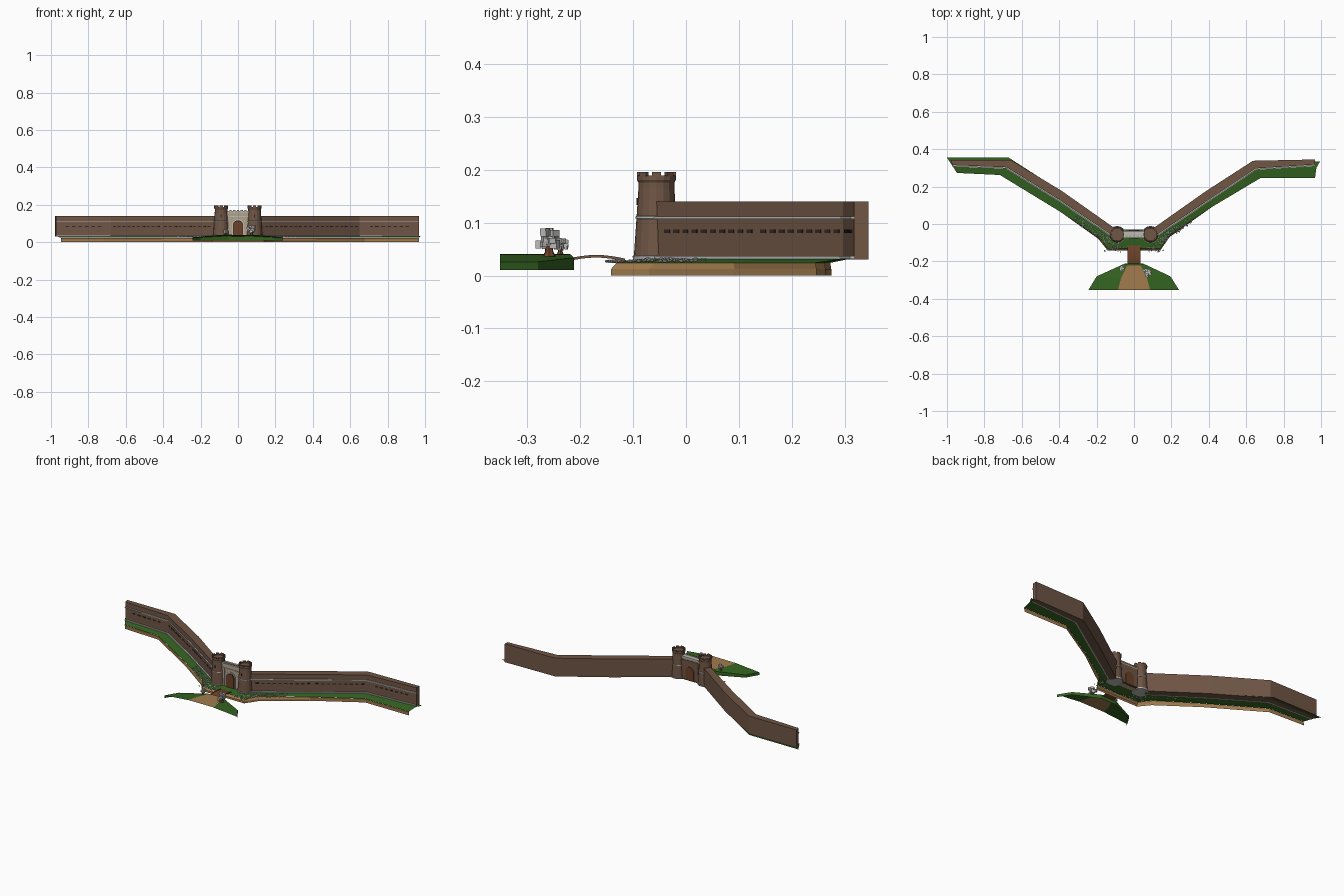
import bpy, bmesh, math, random
from mathutils import Vector, Matrix

if "Cube" in bpy.data.objects:
    bpy.data.objects.remove(bpy.data.objects["Cube"])

random.seed(4)

def material(name, col):
    m = bpy.data.materials.new(name)
    m.diffuse_color = (*col, 1)
    m.use_nodes = True
    m.node_tree.nodes["Principled BSDF"].inputs["Base Color"].default_value = m.diffuse_color
    return m

BROWN = material("brown_stone", (0.16, 0.092, 0.06))
GREEN = material("grass_green", (0.035, 0.125, 0.015))
TAN = material("sandy_earth", (0.36, 0.20, 0.075))
GREY = material("pale_grey", (0.50, 0.50, 0.49))
CREAM = material("gate_cream", (0.45, 0.36, 0.26))
WOOD = material("wood_brown", (0.15, 0.055, 0.022))
DARK = material("dark_slit", (0.035, 0.02, 0.015))

def finish(name, bm, mats, closed=True):
    if closed:
        bmesh.ops.recalc_face_normals(bm, faces=bm.faces)
    me = bpy.data.meshes.new(name)
    bm.to_mesh(me)
    bm.free()
    for m in mats:
        me.materials.append(m)
    ob = bpy.data.objects.new(name, me)
    bpy.context.collection.objects.link(ob)
    return ob

def loft(name, rows, mat, ring=False, up=False):
    """Skin between rows of equal length; ring joins last to first and caps the ends."""
    bm = bmesh.new()
    v = [[bm.verts.new(p) for p in r] for r in rows]
    n = len(rows)
    for i in range(n if ring else n - 1):
        a, b = v[i], v[(i + 1) % n]
        for j in range(len(a) - 1):
            bm.faces.new((a[j], a[j + 1], b[j + 1], b[j]))
    if ring:
        bm.faces.new([r[0] for r in v])
        bm.faces.new([r[-1] for r in v])
    bmesh.ops.recalc_face_normals(bm, faces=bm.faces)
    if up and sum(f.normal.z for f in bm.faces) < 0:
        bmesh.ops.reverse_faces(bm, faces=bm.faces)
    return finish(name, bm, [mat], False)

def lathe(name, profile, loc, mat, seg=16):
    bm = bmesh.new()
    rows = [[bm.verts.new((loc[0] + r * math.cos(2 * math.pi * k / seg),
                           loc[1] + r * math.sin(2 * math.pi * k / seg), z))
             for k in range(seg)] for r, z in profile]
    for a, b in zip(rows, rows[1:]):
        for k in range(seg):
            bm.faces.new((a[k], a[(k + 1) % seg], b[(k + 1) % seg], b[k]))
    bm.faces.new(rows[0])
    bm.faces.new(rows[-1])
    return finish(name, bm, [mat])

def boxes(name, items, mat):
    """items: (centre, size, turn about z)"""
    bm = bmesh.new()
    for c, s, a in items:
        bmesh.ops.create_cube(bm, size=1, matrix=Matrix.Translation(c)
                              @ Matrix.Rotation(a, 4, 'Z') @ Matrix.Diagonal((*s, 1)))
    return finish(name, bm, [mat])

def arch_plate(name, w, z0, top, y0, y1, mat):
    pts = [(-w, z0)] + [(-w * math.cos(math.pi * k / 10), top - w + w * math.sin(math.pi * k / 10))
                        for k in range(11)] + [(w, z0)]
    return loft(name, [[(x, y0, z), (x, y1, z)] for x, z in pts], mat, ring=True)

def at(line, z):
    return [(x, y, z) for x, y in line]

def pushed(line, d):
    """Shift a wall front line outward by d (away from its back)."""
    s = 1 if line[1][0] > 0 else -1
    return [(x + s * d * k[0], y + d * k[1]) for (x, y), k in
            zip(line, ((.56, -.83), (.56, -.83), (.3, -.95), (.0, -1)))]

# Curtain walls with ledges and window slits, one per side
fronts = {"right": [(.12, -.058), (.40, .13), (.65, .297), (.968, .318)],
          "left": [(-.12, -.058), (-.40, .13), (-.68, .303), (-.972, .315)]}
backs = {"right": [(.10, -.025), (.385, .176), (.636, .338), (.968, .345)],
         "left": [(-.10, -.025), (-.385, .176), (-.66, .343), (-.978, .342)]}
for side in fronts:
    f, b = fronts[side], backs[side]
    loft(side + "_wall", [at(f, .03), at(f, .14), at(b, .14), at(b, .03)], BROWN, ring=True)
    for nm, z0, z1, d in (("upper_ledge", .107, .112, .006), ("base_ledge", .031, .037, .008)):
        p, q = pushed(f, d), pushed(f, -.004)
        loft(side + "_" + nm, [at(p, z0), at(p, z1), at(q, z1), at(q, z0)], GREY, ring=True)
    slits = []
    for (p, q), (t0, t1) in zip(zip(f, f[1:]), ((.12, .95), (.1, .93), (.2, .8))):
        p, q = Vector((*p, .084)), Vector((*q, .084))
        d = q - p
        n = int(d.length * (t1 - t0) / .03)
        for k in range(n + 1):
            slits.append((p + d * (t0 + (t1 - t0) * k / n), (.018, .003, .007), math.atan2(d.y, d.x)))
    boxes(side + "_wall_slits", slits, DARK)

# Grass shelf: outer and inner lines run left to right
rim = [(-.947, .273), (-.717, .262), (-.41, .075), (-.19, -.07), (-.14, -.132),
       (.14, -.132), (.19, -.06), (.415, .09), (.675, .245), (.968, .245)]
mid = [(-.972, .313), (-.69, .30), (-.40, .125), (-.14, -.045), (-.11, -.08),
       (.11, -.08), (.14, -.045), (.40, .125), (.65, .295), (.975, .30)]
inner = [(-1.0, .355), (-.67, .355), (-.385, .172), (-.11, -.02), (-.07, -.03),
         (.07, -.03), (.11, -.02), (.385, .172), (.645, .335), (.995, .335)]
loft("grass_shelf", [at(rim, .024), at(mid, .032), at(inner, .033)], GREEN, up=True)
foot = [(x, y - (.010 if abs(x) < .2 else -.002)) for x, y in rim]
loft("earth_bank", [at(foot, 0), at(foot, .012), at(rim, .0235)], TAN, up=True)

# Round gate towers with crenellated crowns
for side, x in (("left", -.09), ("right", .088)):
    y = -.056
    lathe(side + "_tower", [(.043, .032), (.039, .09), (.034, .165), (.034, .176), (.037, .181),
                            (.037, .189), (.030, .189), (.030, .184)], (x, y), BROWN)
    lathe(side + "_tower_band", [(.037, .107), (.0395, .108), (.0395, .112), (.036, .113)], (x, y), GREY)
    lathe(side + "_tower_foot", [(.044, .030), (.0455, .037), (.042, .038)], (x, y), GREY)
    boxes(side + "_merlons", [((x + .0335 * math.cos(a), y + .0335 * math.sin(a), .1915), (.007, .017, .008), a)
                              for a in (math.pi / 4 * k for k in range(8))], BROWN)
    boxes(side + "_tower_slits", [((x, y - .036, .14), (.005, .004, .014), 0)], DARK)

# Gatehouse between the towers
boxes("gatehouse", [((0, -.055, .096), (.12, .03, .132), 0)], CREAM)
boxes("gatehouse_coping", [((0, -.056, .163), (.116, .036, .006), 0),
                           ((0, -.056, .138), (.112, .034, .004), 0)], GREY)
boxes("gate_merlons", [((-.04 + .02 * k, -.066, .169), (.011, .008, .008), 0) for k in range(5)], CREAM)
boxes("gate_pilasters", [((s * .043, -.071, .085), (.008, .006, .105), 0) for s in (-1, 1)], CREAM)
arch_plate("arch_surround", .033, .032, .124, -.074, -.066, GREY)
arch_plate("arch_shadow", .028, .032, .117, -.0755, -.07, DARK)
arch_plate("front_door", .025, .032, .112, -.077, -.07, WOOD)
boxes("rear_cladding", [((0, -.039, .09), (.11, .004, .118), 0)], BROWN)
arch_plate("rear_door", .027, .032, .112, -.038, -.033, WOOD)

# Arched plank bridge with low side rails
def bridge_strip(name, x0, x1, base, t, mat):
    ys = [-.225 + .11 * k / 8 for k in range(9)]
    zs = [base + .007 * math.sin(math.pi * k / 8) for k in range(9)]
    loft(name, [[(x, y, z + h) for y, z in zip(ys, zs)]
                for x, h in ((x0, 0), (x0, t), (x1, t), (x1, 0))], mat, ring=True)
bridge_strip("bridge_deck", -.034, .034, .027, .003, WOOD)
for s in (-1, 1):
    bridge_strip("bridge_edge", s * .034 - .002, s * .034 + .002, .027, .005, BROWN)

# Near bank: grass mound open at the front, with a sandy path
skirt = [(-.243, -.352), (-.20, -.28), (-.05, -.212), (.05, -.212), (.195, -.28), (.24, -.352)]
crown = [(-.085, -.352), (-.07, -.29), (-.035, -.219), (.035, -.219), (.07, -.29), (.085, -.352)]
loft("near_bank_grass", [at(skirt, .01), at(skirt, .026)[:2] + at(skirt, .034)[2:4] + at(skirt, .026)[4:],
                         at(crown, .04)], GREEN, up=True)
loft("near_bank_path", [at(crown[:3], .04), at(crown[:2:-1], .041)], TAN, up=True)

# Blossom trees: trunk and blocky foliage
def tree(name, x, y, s):
    lathe(name + "_trunk", [(.013 * s, .036), (.008 * s, .045), (.007 * s, .04 + .022 * s)], (x, y), WOOD, 7)
    tufts = []
    for k in range(22):
        a, r = random.uniform(0, 6.28), random.uniform(.004, .021) * s
        c = (x + r * math.cos(a), y + r * math.sin(a), .04 + s * random.uniform(.018, .046))
        tufts.append((c, [s * random.uniform(.008, .017) for _ in range(3)], a))
    boxes(name + "_foliage", tufts, GREY)
tree("right_tree", .072, -.259, 1.0)
tree("left_tree", -.066, -.238, .6)

# Rubble scattered along the foot of the walls and around the gate
bm = bmesh.new()
for k in range(220):
    s = random.choice((-1, 1))
    if random.random() < .72:
        t = random.random() ** 1.4
        x, y, z = .14 + .17 * t, -.075 + .118 * t, .031
        d = random.uniform(-.005, .03)
        x, y, z = x + d * .56, y - d * .83, z - d * .12
    else:
        x, y, z = random.uniform(.07, .16), random.uniform(-.15, -.09), .027
    r = random.uniform(.002, .0048)
    bmesh.ops.create_icosphere(bm, subdivisions=1, radius=r, matrix=Matrix.Translation((s * x, y, z))
                               @ Matrix.Rotation(random.random() * 6, 4, 'Z') @ Matrix.Diagonal((1.3, 1, .8, 1)))
finish("rubble", bm, [GREY])
